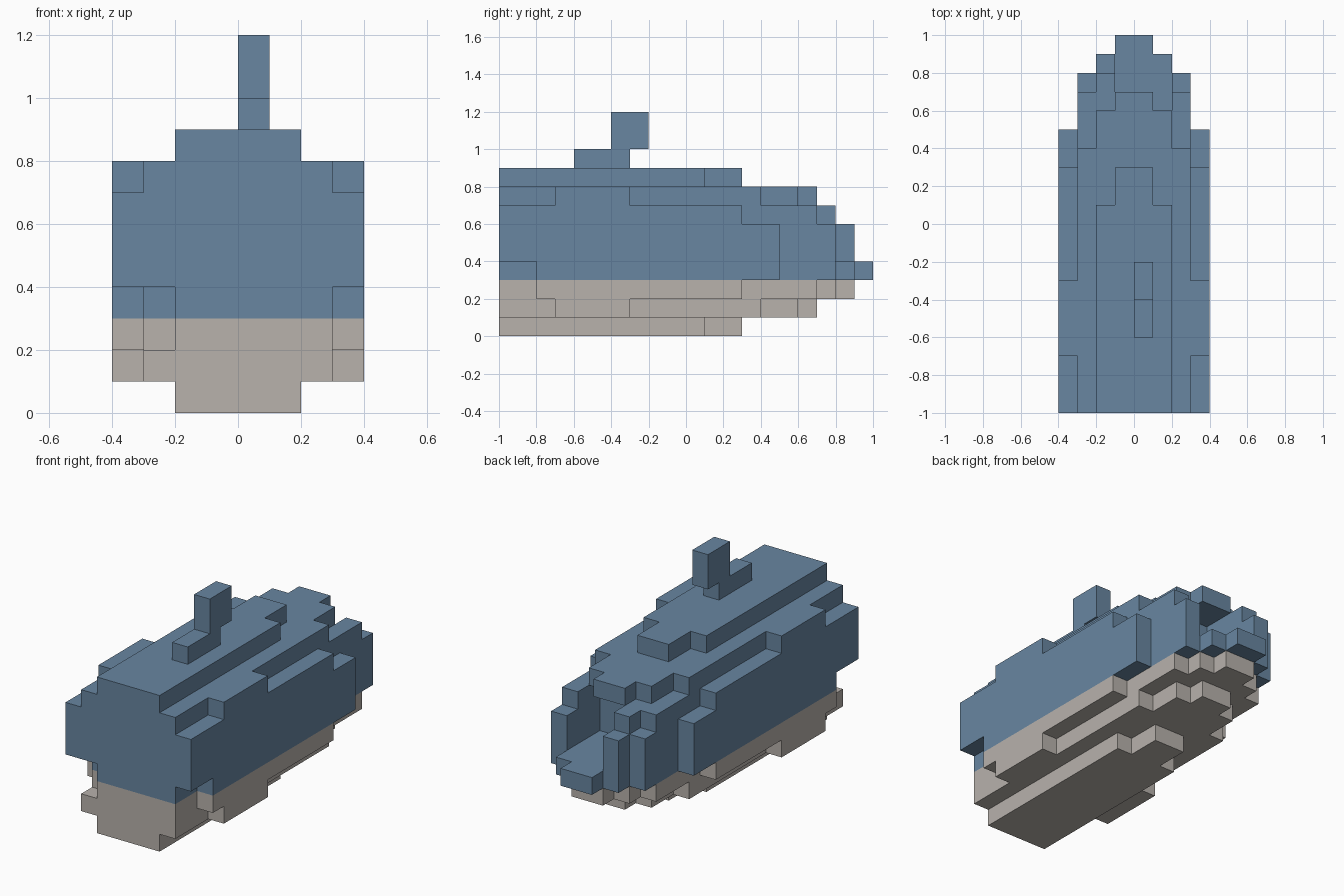
import bpy, bmesh
from mathutils import Vector

if "Cube" in bpy.data.objects:
    bpy.data.objects.remove(bpy.data.objects["Cube"], do_unlink=True)

UNIT = 0.1       # edge of one block
WATERLINE = 3    # rows below this are the pale underside


def make_material(name, color):
    mat = bpy.data.materials.new(name)
    mat.use_nodes = True
    mat.diffuse_color = color
    mat.node_tree.nodes["Principled BSDF"].inputs["Base Color"].default_value = color
    return mat


blue = make_material("steel_blue", (0.138, 0.238, 0.356, 1))
beige = make_material("pale_beige", (0.479, 0.445, 0.413, 1))


def box(x0, x1, y0, y1, z0, z1):
    """Set of block cells in a box, in block units."""
    return {(x, y, z) for x in range(x0, x1) for y in range(y0, y1) for z in range(z0, z1)}


def build(name, cells):
    """Skin the outside of a set of blocks and colour it by row."""
    bm = bmesh.new()
    verts = {}

    def vert(p):
        key = tuple(round(c) for c in p)
        if key not in verts:
            verts[key] = bm.verts.new(Vector(key) * UNIT)
        return verts[key]

    for cell in sorted(cells):
        for axis in range(3):
            for side in (0, 1):
                step = [0, 0, 0]
                step[axis] = 2 * side - 1
                if tuple(c + s for c, s in zip(cell, step)) in cells:
                    continue
                u, v = Vector(), Vector()
                u[(axis + 1) % 3] = v[(axis + 2) % 3] = 1
                base = Vector(cell)
                base[axis] += side
                loop = [base, base + u, base + u + v, base + v]
                if not side:
                    loop.reverse()
                face = bm.faces.new([vert(p) for p in loop])
                face.material_index = int(cell[2] < WATERLINE)
    # Merge flat areas of one colour
    bmesh.ops.dissolve_limit(bm, angle_limit=0.01, verts=bm.verts[:], edges=bm.edges[:],
                             delimit={'MATERIAL'})
    mesh = bpy.data.meshes.new(name)
    bm.to_mesh(mesh)
    bm.free()
    mesh.materials.append(blue)
    mesh.materials.append(beige)
    obj = bpy.data.objects.new(name, mesh)
    bpy.context.collection.objects.link(obj)
    return obj


# Hull rows from keel to middle: (half width, start, end); mirrored to the top
rows = [
    [(2, -10, 1), (1, -10, 3)],
    [(4, -7, -3), (3, -10, 4), (2, -10, 6), (1, -10, 7)],
    [(4, -10, 3), (3, -10, 7), (2, -10, 8), (1, -10, 9)],
    [(4, -10, 5), (3, -10, 8), (2, -10, 9), (1, -10, 10)],
    [(4, -10, 5), (3, -10, 8), (2, -10, 9), (1, -10, 10)],
]
hull = set()
for z, spans in enumerate(rows):
    for half, start, end in spans:
        for level in (z, 8 - z):
            hull |= box(-half, half, start, end, level, level + 1)

# Open mouth in the nose
hull -= box(-1, 2, 5, 10, 4, 7)
# Notches at the flat end
for x in (-4, 3):
    hull -= box(x, x + 1, -10, -8, 2, 4)
hull -= box(-3, -2, -10, -9, 2, 4)
build("hull", hull)

# Offset fin on the back
build("fin", box(0, 1, -6, -3, 9, 10) | box(0, 1, -4, -2, 10, 12))
